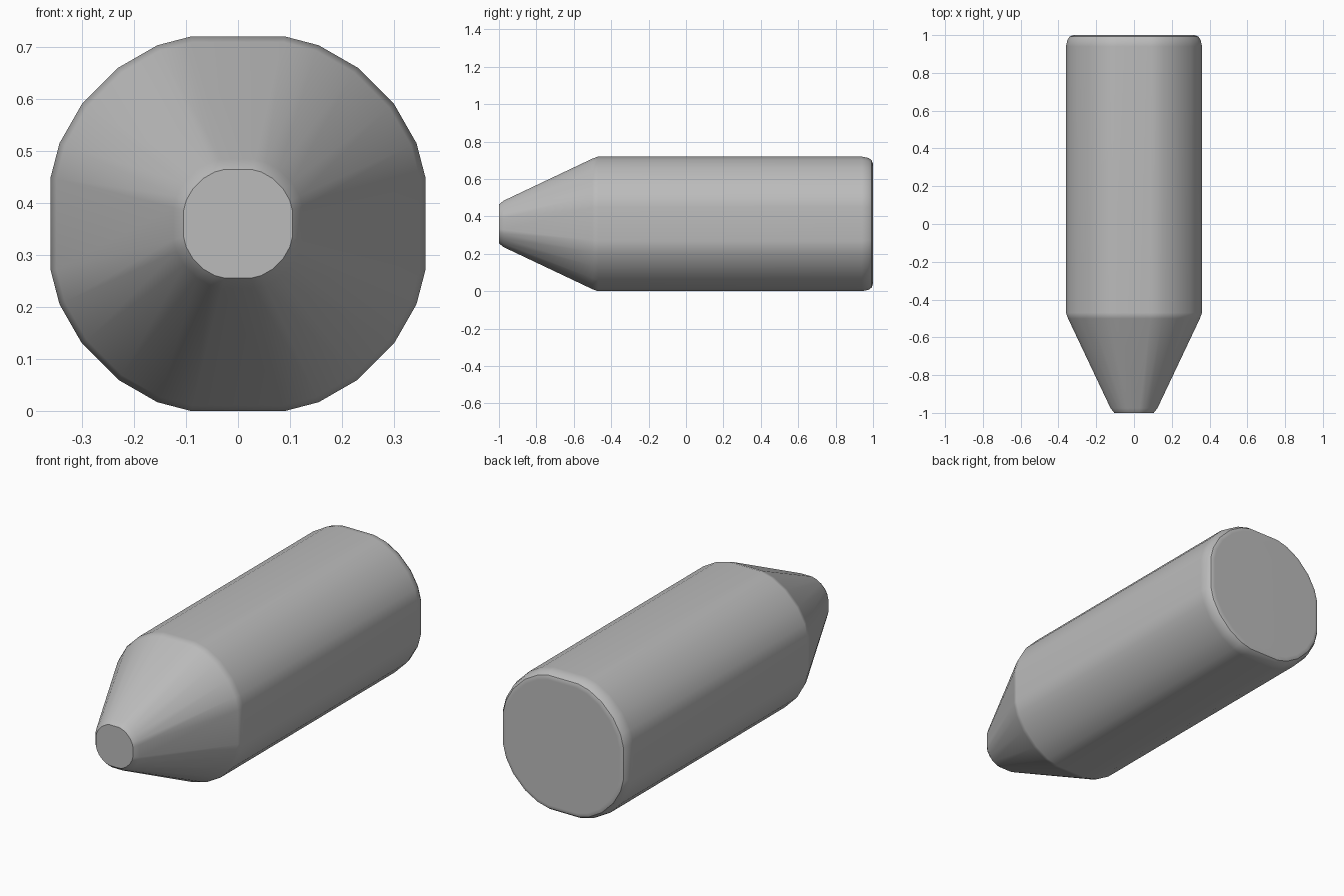
import bpy
import bmesh

default = bpy.data.objects.get("Cube")
if default:
    bpy.data.objects.remove(default, do_unlink=True)

grey = bpy.data.materials.new("plain_grey")
grey.use_nodes = True
colour = (0.5, 0.5, 0.5, 1)
grey.diffuse_color = colour
grey.node_tree.nodes["Principled BSDF"].inputs["Base Color"].default_value = colour

# Rounded-square section: one quarter, turned around the axis
HALF = 0.36
quarter = [(0.36, -0.09), (0.36, 0.09), (0.343, 0.155), (0.30, 0.23),
           (0.23, 0.30), (0.155, 0.343)]
section = []
for turn in range(4):
    section += quarter
    quarter = [(-z, x) for x, z in quarter]

# Stations along the length: y and section scale, from tip to rounded base
stations = [(-1.0, 0.29), (-0.975, 0.345), (-0.5, 0.97), (-0.47, 1.0),
            (0.94, 1.0), (0.975, 0.98), (0.993, 0.945), (1.0, 0.89)]

bm = bmesh.new()
rings = [[bm.verts.new((x * s, y, HALF + z * s)) for x, z in section]
         for y, s in stations]
count = len(section)
for a, b in zip(rings, rings[1:]):
    for i in range(count):
        j = (i + 1) % count
        bm.faces.new((a[i], a[j], b[j], b[i]))

# Flat end caps
bm.faces.new(rings[0])
bm.faces.new(rings[-1])
bmesh.ops.recalc_face_normals(bm, faces=bm.faces)

mesh = bpy.data.meshes.new("pointed_cylinder")
bm.to_mesh(mesh)
bm.free()
mesh.materials.append(grey)
body = bpy.data.objects.new("pointed_cylinder", mesh)
bpy.context.collection.objects.link(body)

# Soft facets: large faces stay flat, narrow ones blend
bpy.context.view_layer.objects.active = body
body.select_set(True)
bpy.ops.object.shade_smooth_by_angle(angle=0.45)
weighted = body.modifiers.new("soft_facets", "WEIGHTED_NORMAL")
weighted.keep_sharp = True
